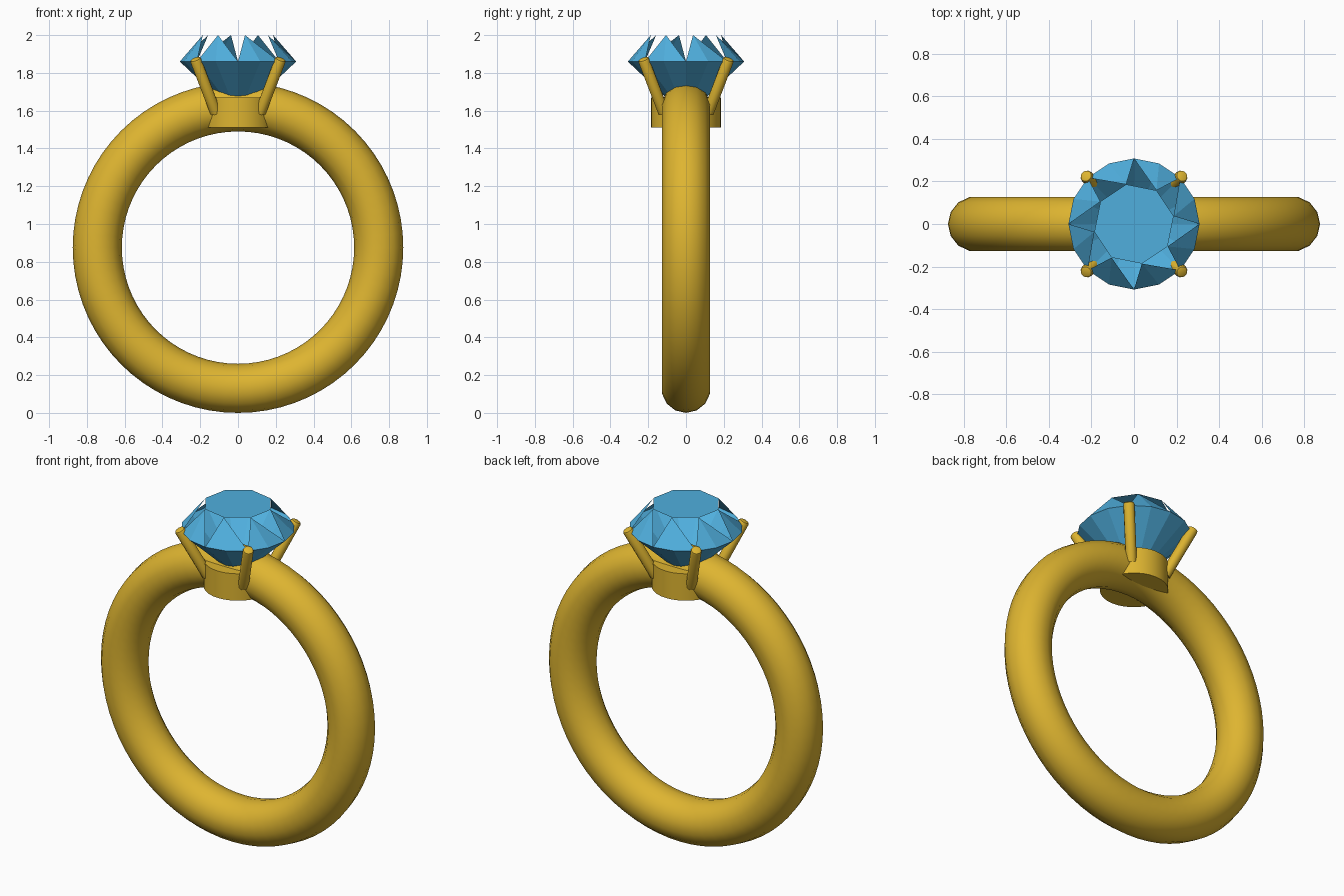
import bpy, bmesh, math
from mathutils import Vector

if "Cube" in bpy.data.objects:
    bpy.data.objects.remove(bpy.data.objects["Cube"])


def material(name, rgb):
    m = bpy.data.materials.new(name)
    m.diffuse_color = (*rgb, 1)
    m.use_nodes = True
    m.node_tree.nodes["Principled BSDF"].inputs["Base Color"].default_value = m.diffuse_color
    return m


gold = material("gold", (0.73, 0.46, 0.03))
blue = material("gem blue", (0.08, 0.43, 0.73))


def finish(name, mat, smooth=True):
    ob = bpy.context.object
    ob.name = name
    ob.data.materials.append(mat)
    if smooth:
        bpy.ops.object.shade_smooth_by_angle(angle=math.radians(40))
    return ob


# Band: upright torus with a 14-sided section
bpy.ops.mesh.primitive_torus_add(
    major_radius=0.745, minor_radius=0.13, major_segments=72, minor_segments=14,
    location=(0, 0, 0.875), rotation=(math.pi / 2, 0, 0))
finish("band", gold)

# Setting base: short drum through the top of the band
bpy.ops.mesh.primitive_cylinder_add(vertices=32, radius=0.185, depth=0.16, location=(0, 0, 1.59))
finish("setting_base", gold)

# Four leaning prongs with rounded tips
for sx, sy in ((1, 1), (-1, 1), (-1, -1), (1, -1)):
    foot = Vector((0.118 * sx, 0.118 * sy, 1.59))
    tip = Vector((0.227 * sx, 0.227 * sy, 1.875))
    axis = tip - foot
    bpy.ops.mesh.primitive_cylinder_add(vertices=12, radius=0.03, depth=axis.length,
                                        location=(foot + tip) / 2)
    ob = bpy.context.object
    bm = bmesh.new()
    bm.from_mesh(ob.data)
    rim = [e for e in bm.edges if all(v.co.z > 0 for v in e.verts)]
    bmesh.ops.bevel(bm, geom=rim, offset=0.012, segments=2, affect='EDGES', profile=0.5)
    bm.to_mesh(ob.data)
    bm.free()
    ob.rotation_euler = axis.to_track_quat('Z', 'Y').to_euler()
    finish("prong", gold)

# Gem: pointed pavilion, 16-sided girdle, crown facets with open star gaps, flat table
bm = bmesh.new()


def ring(count, radius, z, start):
    angles = [math.radians(start + 360 * i / count) for i in range(count)]
    return [bm.verts.new((radius * math.cos(a), radius * math.sin(a), z)) for a in angles]


girdle = ring(16, 0.308, 1.86, 0)
table = ring(8, 0.19, 2.0, 11.25)
culet = bm.verts.new((0, 0, 1.57))
for i in range(16):
    a, b = girdle[i], girdle[(i + 1) % 16]
    bm.faces.new((b, a, culet))
    bm.faces.new((a, b, table[i // 2]))
bm.faces.new(table)
mesh = bpy.data.meshes.new("gem")
bm.to_mesh(mesh)
bm.free()
gem = bpy.data.objects.new("gem", mesh)
bpy.context.collection.objects.link(gem)
mesh.materials.append(blue)
